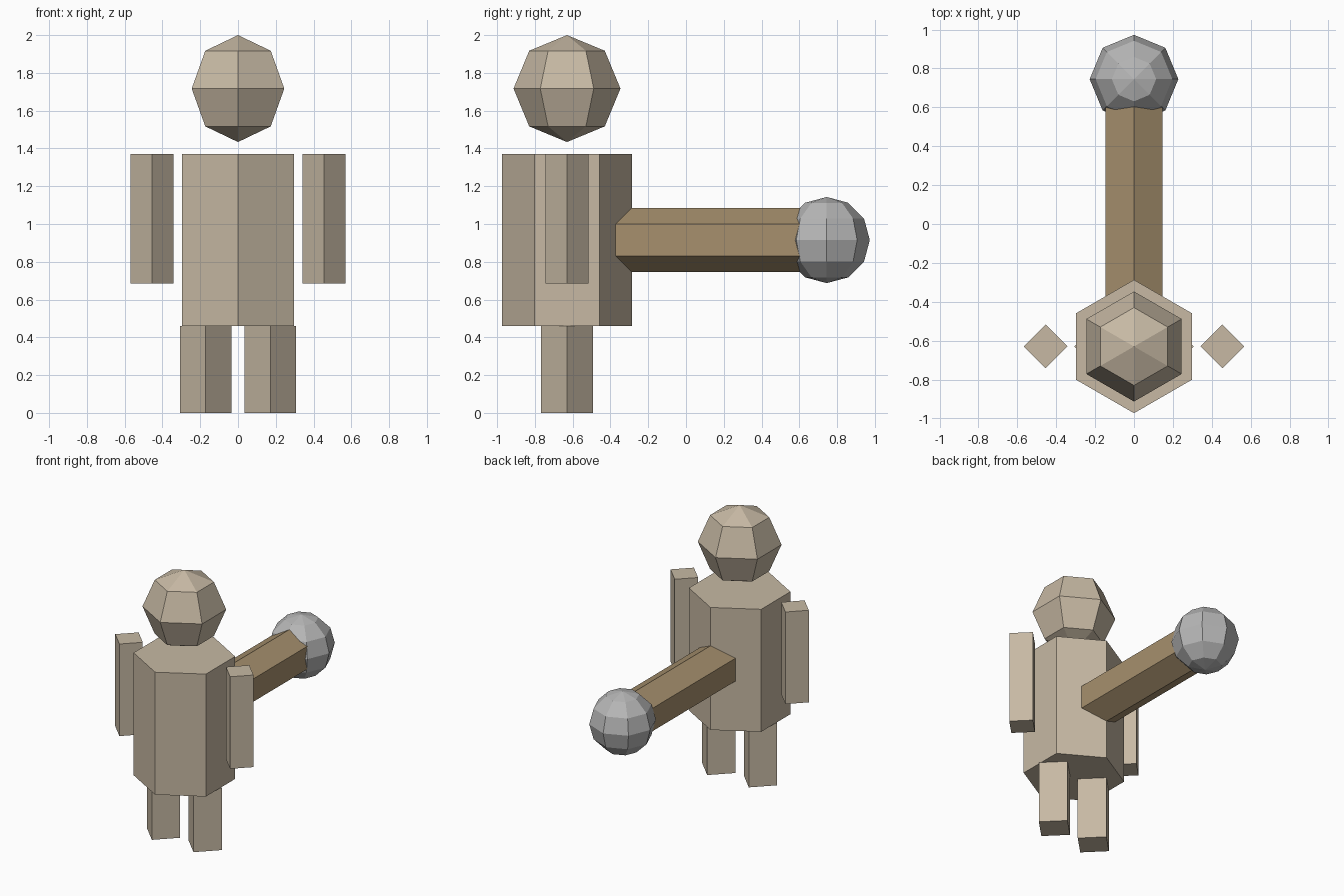
import bpy, bmesh
from math import pi, sin, cos

cube = bpy.data.objects.get("Cube")
if cube:
    bpy.data.objects.remove(cube, do_unlink=True)


def make_material(name, rgb):
    mat = bpy.data.materials.new(name)
    mat.use_nodes = True
    color = (*rgb, 1.0)
    mat.diffuse_color = color
    mat.node_tree.nodes["Principled BSDF"].inputs["Base Color"].default_value = color
    return mat


taupe = make_material("taupe", (0.57, 0.485, 0.37))
brown = make_material("brown", (0.385, 0.28, 0.155))
grey = make_material("grey", (0.47, 0.47, 0.47))


def lathe(name, sides, profile, location, mat, rotation=(0, 0, 0)):
    """Flat-shaded solid from (radius, height) rings, with a corner on the y axis."""
    bm = bmesh.new()
    rings = []
    for r, z in profile:
        if r < 1e-5:
            rings.append([bm.verts.new((0, 0, z))] * sides)
        else:
            angles = [pi / 2 + 2 * pi * i / sides for i in range(sides)]
            rings.append([bm.verts.new((r * cos(a), r * sin(a), z)) for a in angles])
    for low, high in zip(rings, rings[1:]):
        for i in range(sides):
            j = (i + 1) % sides
            corners = dict.fromkeys((low[i], low[j], high[j], high[i]))
            bm.faces.new(list(corners))
    # Close the open ends
    if profile[0][0] > 1e-5:
        bm.faces.new(rings[0][::-1])
    if profile[-1][0] > 1e-5:
        bm.faces.new(rings[-1])
    mesh = bpy.data.meshes.new(name)
    bm.to_mesh(mesh)
    bm.free()
    mesh.materials.append(mat)
    obj = bpy.data.objects.new(name, mesh)
    obj.location = location
    obj.rotation_euler = rotation
    bpy.context.collection.objects.link(obj)
    return obj


def prism(name, sides, radius, length, location, mat, rotation=(0, 0, 0)):
    return lathe(name, sides, [(radius, 0), (radius, length)], location, mat, rotation)


def ball(name, sides, stacks, radius, location, mat):
    steps = [pi * k / stacks for k in range(stacks + 1)]
    return lathe(name, sides, [(radius * sin(a), -radius * cos(a)) for a in steps],
                 location, mat)


BODY_Y = -0.63
BALL_Y = 0.745
BAR_Z = 0.915

# Torso and head
prism("torso", 6, 0.343, 0.91, (0, BODY_Y, 0.46), taupe)
ball("head", 6, 4, 0.283, (0, BODY_Y, 1.717), taupe)

# Limbs, mirrored
for side, s in (("left", 1), ("right", -1)):
    prism(side + "_arm", 4, 0.113, 0.684, (s * 0.455, BODY_Y, 0.686), taupe)
    prism(side + "_leg", 4, 0.137, 0.46, (s * 0.171, BODY_Y, 0), taupe)

# Bar running out of the back, with a ball at its end
prism("back_bar", 6, 0.17, BALL_Y - BODY_Y, (0, BODY_Y, BAR_Z), brown, (-pi / 2, 0, 0))
ball("bar_ball", 8, 6, 0.228, (0, BALL_Y, BAR_Z), grey)
